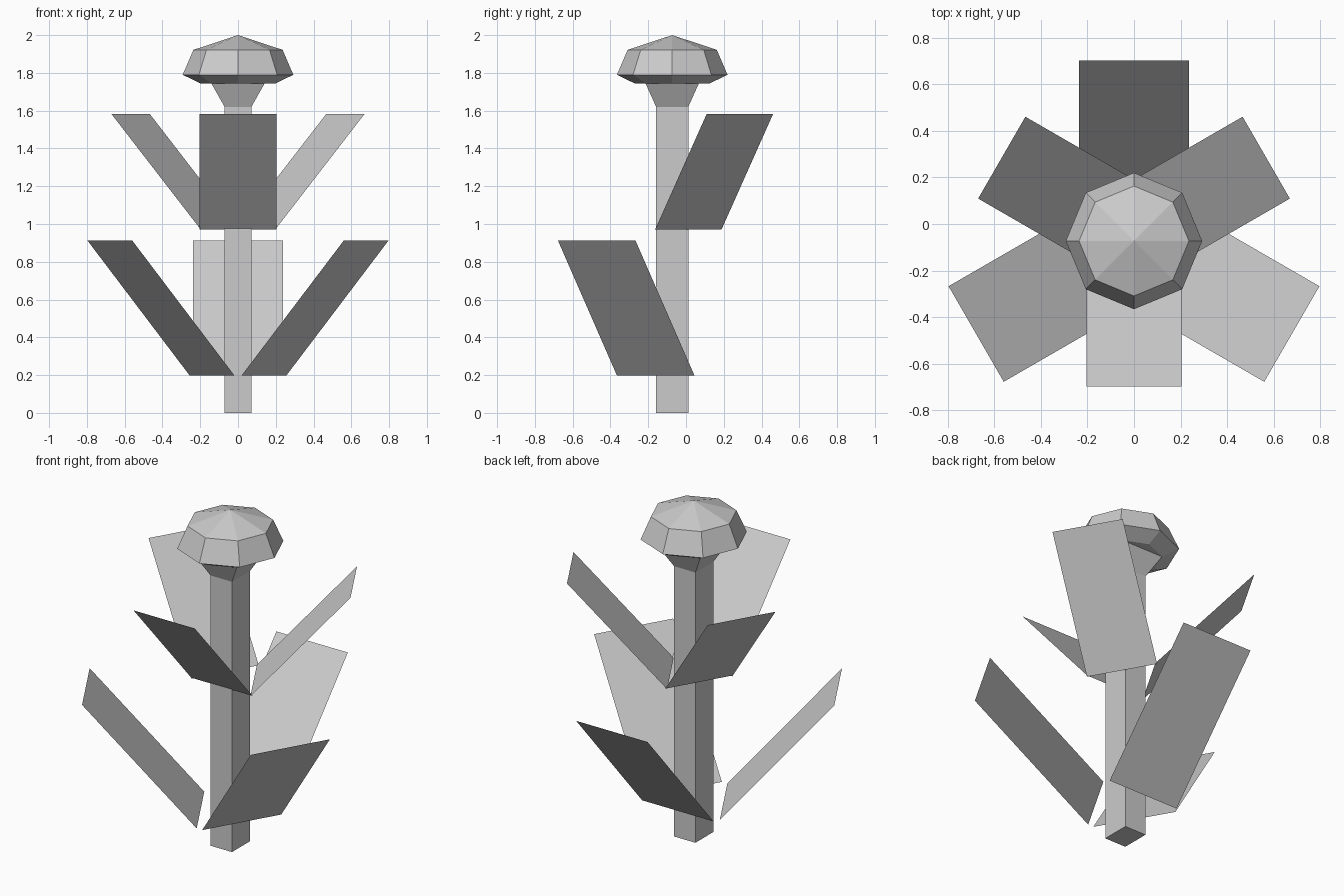
import bpy, bmesh, math
from mathutils import Matrix

if "Cube" in bpy.data.objects:
    bpy.data.objects.remove(bpy.data.objects["Cube"])

CY = -0.073           # stem axis in y
HX, HY = 0.071, 0.085 # stem half widths
NECK_Z = 1.62


def finish(name, bm, recalc=True):
    if recalc:
        bmesh.ops.recalc_face_normals(bm, faces=bm.faces)
    me = bpy.data.meshes.new(name)
    bm.to_mesh(me)
    bm.free()
    ob = bpy.data.objects.new(name, me)
    bpy.context.collection.objects.link(ob)
    return ob


# stem: square post
bm = bmesh.new()
bmesh.ops.create_cube(bm, size=1, matrix=Matrix.Translation((0, CY, NECK_Z / 2))
                      @ Matrix.Diagonal((2 * HX, 2 * HY, NECK_Z, 1)))
finish("stem", bm)

# flower head: eight-sided rings flaring out of the square stem
bm = bmesh.new()
rings = []
for r, z in ((0.2, 1.745), (0.293, 1.79), (0.236, 1.922)):
    rings.append([bm.verts.new((r * math.cos(i * math.pi / 4),
                                CY + r * math.sin(i * math.pi / 4), z)) for i in range(8)])
neck = [bm.verts.new((sx * HX, CY + sy * HY, NECK_Z))
        for sx, sy in ((1, 1), (-1, 1), (-1, -1), (1, -1))]
tip = bm.verts.new((0, CY, 2.0))
for i in range(8):
    j = (i + 1) % 8
    for a, b in zip(rings, rings[1:]):
        bm.faces.new((a[i], a[j], b[j], b[i]))
    bm.faces.new((rings[-1][i], rings[-1][j], tip))
for k in range(4):
    n = (k + 1) % 4
    d0, mid, d1 = (rings[0][(2 * k + s) % 8] for s in (1, 2, 3))
    bm.faces.new((neck[k], neck[n], d1, d0))
    bm.faces.new((d0, d1, mid))
finish("flower_head", bm)


# leaves: flat tilted cards, three per tier
def leaf(name, angle, cy, half, d0, d1, z0, z1):
    bm = bmesh.new()
    pts = ((d0, -half, z0), (d1, -half, z1), (d1, half, z1), (d0, half, z0))
    bm.faces.new([bm.verts.new(p) for p in pts])
    bm.transform(Matrix.Translation((0, cy, 0))
                 @ Matrix.Rotation(math.radians(angle), 4, 'Z'))
    finish(name, bm, False)


for i in range(3):
    leaf(f"lower_leaf_{i + 1}", 90 + 120 * i, -0.081, 0.237, 0.158, 0.783, 0.197, 0.912)
    leaf(f"upper_leaf_{i + 1}", -90 + 120 * i, -0.043, 0.203, 0.11, 0.656, 0.97, 1.582)
